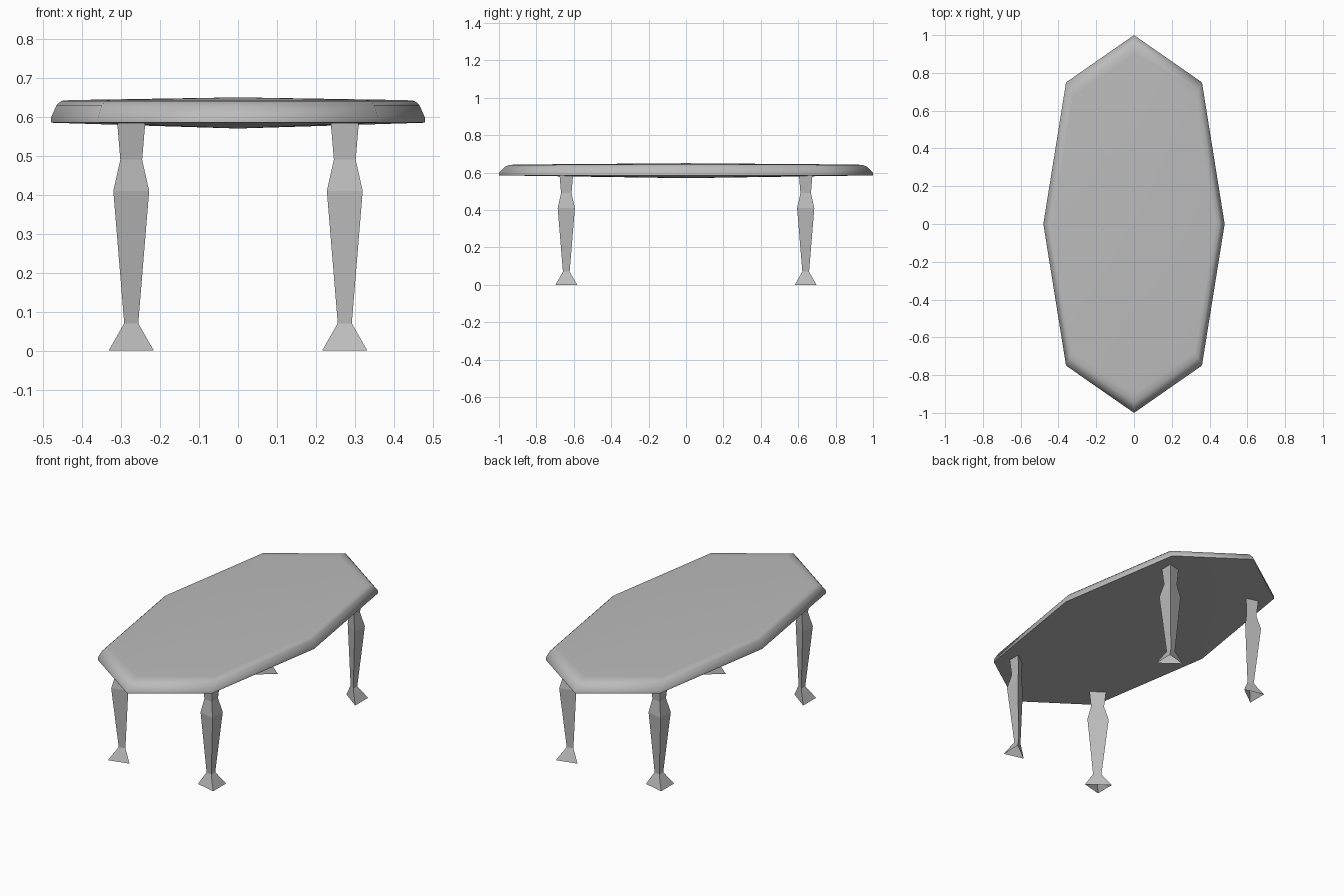
import bpy, bmesh, math

cube = bpy.data.objects.get("Cube")
if cube:
    bpy.data.objects.remove(cube, do_unlink=True)

grey = bpy.data.materials.new("plain_grey")
grey.use_nodes = True
grey.diffuse_color = (0.5, 0.5, 0.5, 1)
grey.node_tree.nodes["Principled BSDF"].inputs["Base Color"].default_value = (0.5, 0.5, 0.5, 1)


def loft(name, rings, pole_bottom=None, pole_top=None):
    """Skin a stack of equal-sized rings, optionally closed to centre points."""
    bm = bmesh.new()
    loops = [[bm.verts.new(p) for p in ring] for ring in rings]
    n = len(loops[0])
    for low, high in zip(loops, loops[1:]):
        for i in range(n):
            j = (i + 1) % n
            bm.faces.new((low[i], low[j], high[j], high[i]))
    for pole, loop in ((pole_bottom, loops[0]), (pole_top, loops[-1])):
        if pole is not None:
            centre = bm.verts.new((0, 0, pole))
            for i in range(n):
                bm.faces.new((loop[i], loop[(i + 1) % n], centre))
    bmesh.ops.recalc_face_normals(bm, faces=bm.faces)
    mesh = bpy.data.meshes.new(name)
    bm.to_mesh(mesh)
    bm.free()
    mesh.materials.append(grey)
    obj = bpy.data.objects.new(name, mesh)
    bpy.context.collection.objects.link(obj)
    return obj


# Tabletop: stretched octagon with a bevelled rim and slightly domed faces
outline = [(0.48 * math.cos(a), math.sin(a)) for a in (k * math.pi / 4 for k in range(8))]
outline = [(x * 1.06, y * 1.06) if i % 2 else (x, y) for i, (x, y) in enumerate(outline)]
rim = [(1.0, 0.585), (1.0, 0.598), (0.97, 0.63), (0.945, 0.641), (0.90, 0.643)]
top = loft("tabletop", [[(x * s, y * s, z) for x, y in outline] for s, z in rim], 0.57, 0.65)
bpy.ops.object.select_all(action='DESELECT')
top.select_set(True)
bpy.context.view_layer.objects.active = top
bpy.ops.object.shade_smooth_by_angle(angle=math.radians(75))

# Legs: three-sided, square corner outward, open under the flared foot
leg_profile = [(0.0, 0.058), (0.07, 0.018), (0.41, 0.046), (0.49, 0.028), (0.585, 0.036)]
section = [(1, 1), (-1, 0.5), (1, -1)]
for side, sx in (("left", 1), ("right", -1)):
    for end, sy in (("front", -1), ("back", 1)):
        loft(f"{end}_{side}_leg",
             [[(sx * (0.274 + x * h), sy * (0.64 + y * h), z) for x, y in section]
              for z, h in leg_profile])
